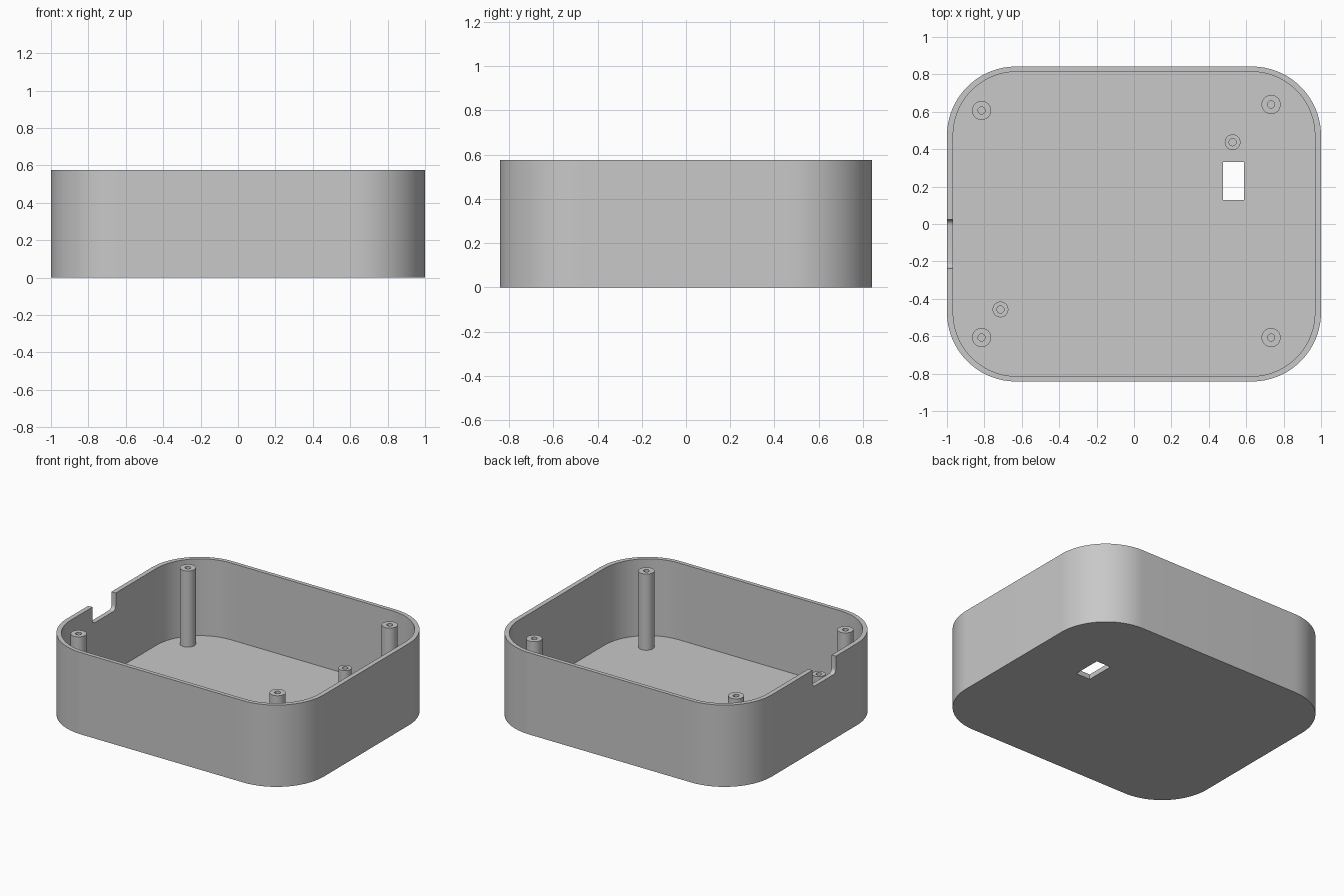
import bpy, bmesh, math
from mathutils import Vector

if "Cube" in bpy.data.objects:
    bpy.data.objects.remove(bpy.data.objects["Cube"], do_unlink=True)

HEIGHT, FLOOR = 0.575, 0.035

grey = bpy.data.materials.new("plain grey plastic")
grey.use_nodes = True
colour = (0.58, 0.58, 0.58, 1)
grey.diffuse_color = colour
grey.node_tree.nodes["Principled BSDF"].inputs["Base Color"].default_value = colour


def rounded_rect(hx, hy, r, steps=24):
    """Outline of a rounded rectangle, counter-clockwise."""
    pts = []
    for q, (sx, sy) in enumerate([(1, 1), (-1, 1), (-1, -1), (1, -1)]):
        for i in range(steps + 1):
            a = math.pi / 2 * (q + i / steps)
            pts.append((sx * (hx - r) + r * math.cos(a), sy * (hy - r) + r * math.sin(a)))
    return pts


def circle(r, steps=40):
    return [(r * math.cos(2 * math.pi * i / steps), r * math.sin(2 * math.pi * i / steps))
            for i in range(steps)]


def loft(name, sections, location=(0, 0, 0)):
    """Skin a stack of (outline, z) sections and cap both ends."""
    bm = bmesh.new()
    rings = [[bm.verts.new((x, y, z)) for x, y in outline] for outline, z in sections]
    n = len(rings[0])
    for a, b in zip(rings, rings[1:]):
        for i in range(n):
            j = (i + 1) % n
            bm.faces.new((a[i], a[j], b[j], b[i]))
    bm.faces.new(rings[0][::-1])
    bm.faces.new(rings[-1])
    bmesh.ops.recalc_face_normals(bm, faces=bm.faces)
    mesh = bpy.data.meshes.new(name)
    bm.to_mesh(mesh)
    bm.free()
    mesh.materials.append(grey)
    obj = bpy.data.objects.new(name, mesh)
    obj.location = location
    bpy.context.collection.objects.link(obj)
    return obj


def activate(obj):
    bpy.ops.object.select_all(action='DESELECT')
    obj.select_set(True)
    bpy.context.view_layer.objects.active = obj


def smooth(obj):
    activate(obj)
    bpy.ops.object.shade_smooth_by_angle(angle=math.radians(30))


def cut(obj, cutter):
    cutter.hide_render = True
    mod = obj.modifiers.new("cut", 'BOOLEAN')
    mod.operation = 'DIFFERENCE'
    mod.solver = 'EXACT'
    mod.object = cutter
    activate(obj)
    bpy.ops.object.modifier_apply(modifier=mod.name)
    bpy.data.objects.remove(cutter, do_unlink=True)


# Open tray with rounded corners
outer = rounded_rect(1.0, 0.842, 0.37)
inner = rounded_rect(0.967, 0.814, 0.34)
tray = loft("tray_shell", [(outer, 0), (outer, HEIGHT), (inner, HEIGHT), (inner, FLOOR)])

# Rectangular window through the floor
window = [(0.476, 0.128), (0.588, 0.128), (0.588, 0.332), (0.476, 0.332)]
cut(tray, loft("window_cutter", [(window, -0.1), (window, 0.1)]))

# Cable notch in the right wall, with rounded lower corners
notch = rounded_rect(0.13, 0.13, 0.03, 8)
notch_cutter = loft("notch_cutter", [(notch, -0.1), (notch, 0.1)], (-1, -0.107, 0.585))
notch_cutter.rotation_euler = (0, math.pi / 2, 0)
bpy.context.view_layer.update()
cut(tray, notch_cutter)
smooth(tray)


# Hollow screw posts
def post(name, x, y, radius, top):
    wall, bore = circle(radius), circle(0.019)
    smooth(loft(name, [(wall, FLOOR - 0.005), (wall, top), (bore, top), (bore, FLOOR + 0.002)],
                (x, y, 0)))


corners = {"back_right": (-0.815, 0.607), "front_right": (-0.815, -0.607),
           "back_left": (0.733, 0.639), "front_left": (0.733, -0.607)}
for label, (x, y) in corners.items():
    post(label + "_tall_post", x, y, 0.051, 0.571)
post("back_short_post", 0.527, 0.437, 0.042, 0.29)
post("front_short_post", -0.714, -0.457, 0.042, 0.29)
